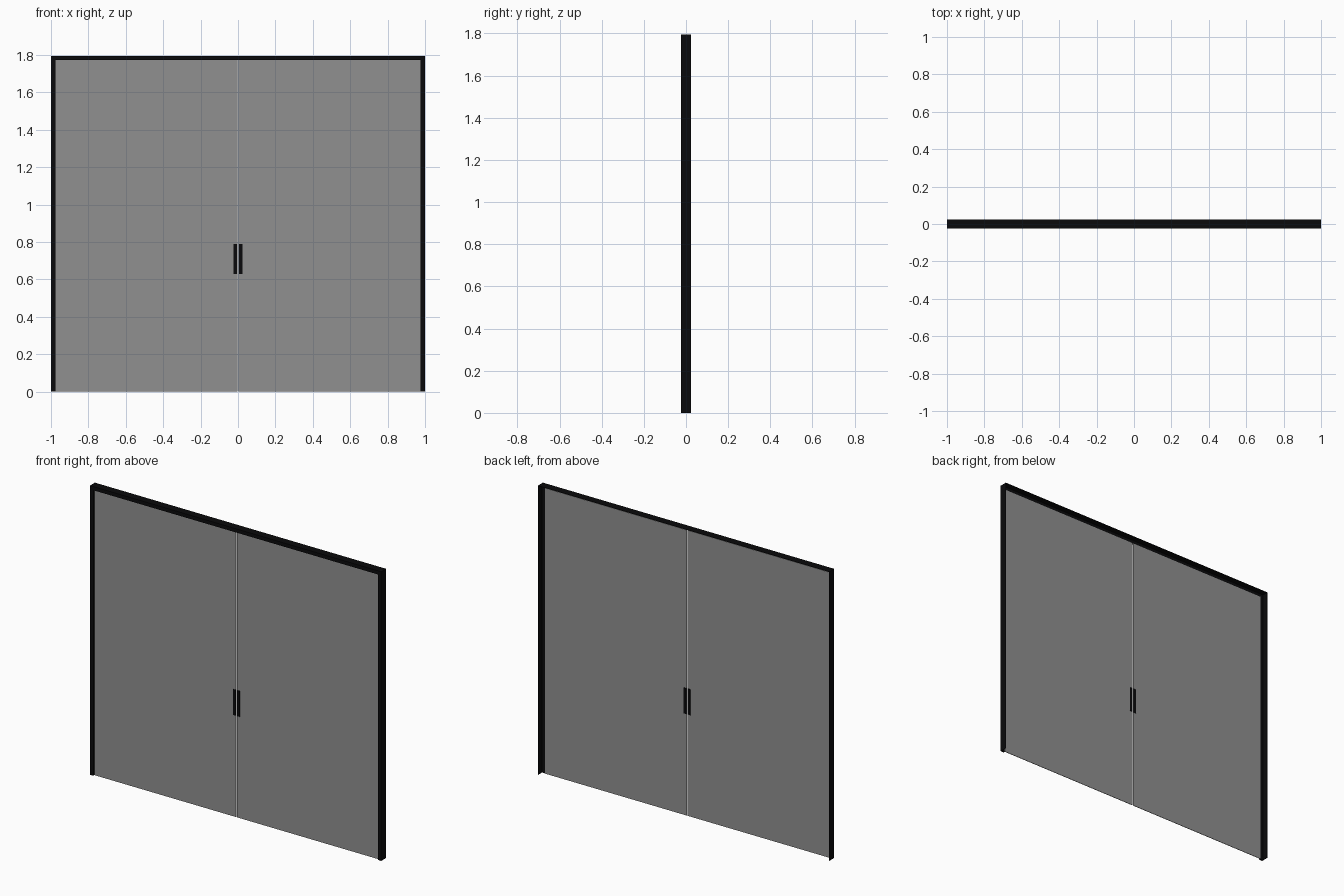
import bpy, bmesh

if "Cube" in bpy.data.objects:
    bpy.data.objects.remove(bpy.data.objects["Cube"])

W, H, D = 1.0, 1.795, 0.024      # half width, height, half depth
FACE, WALL = 0.023, 0.002        # visible frame width, side wall thickness
FLANGE_Y = -0.014                # back of the front flange


def material(name, rgba):
    m = bpy.data.materials.new(name)
    m.diffuse_color = rgba
    m.use_nodes = True
    m.node_tree.nodes["Principled BSDF"].inputs["Base Color"].default_value = m.diffuse_color
    return m


def new_object(name, bm, mat):
    bmesh.ops.recalc_face_normals(bm, faces=bm.faces)
    me = bpy.data.meshes.new(name)
    bm.to_mesh(me)
    bm.free()
    me.materials.append(mat)
    ob = bpy.data.objects.new(name, me)
    bpy.context.collection.objects.link(ob)
    return ob


def mirrored_box(name, lo, hi, mat):
    bm = bmesh.new()
    bmesh.ops.create_cube(bm, size=1)
    for v in bm.verts:
        v.co = [(a + b) / 2 + c * (b - a) for a, b, c in zip(lo, hi, v.co)]
    ob = new_object(name, bm, mat)
    ob.modifiers.new("other_side", 'MIRROR').use_axis[0] = True
    return ob


black = material("black_metal", (0.003, 0.003, 0.0035, 1))
glass = material("smoked_glass", (0.28, 0.28, 0.28, 0.6))

# Frame: L section (inset, y) swept with mitred corners up, across and down
section = [(0, -D), (FACE, -D), (FACE, FLANGE_Y), (WALL, FLANGE_Y), (WALL, D), (0, D)]
bm = bmesh.new()
rings = []
for side, top in ((-1, 0), (-1, 1), (1, 1), (1, 0)):
    rings.append([bm.verts.new((side * (W - i), y, top * (H - i))) for i, y in section])
n = len(section)
for a, b in zip(rings, rings[1:]):
    for k in range(n):
        j = (k + 1) % n
        bm.faces.new((a[k], a[j], b[j], b[k]))
bm.faces.new(rings[0])
bm.faces.new(rings[-1])
new_object("door_frame", bm, black)

# Pair of thin glass doors resting against the flange, with a narrow gap between
mirrored_box("glass_doors", (0.0025, FLANGE_Y, 0), (W - FACE, -0.011, H - FACE), glass)

# Pair of slim handles showing on both faces of the glass
mirrored_box("door_handles", (0.005, -0.0165, 0.63), (0.023, -0.0085, 0.79), black)
